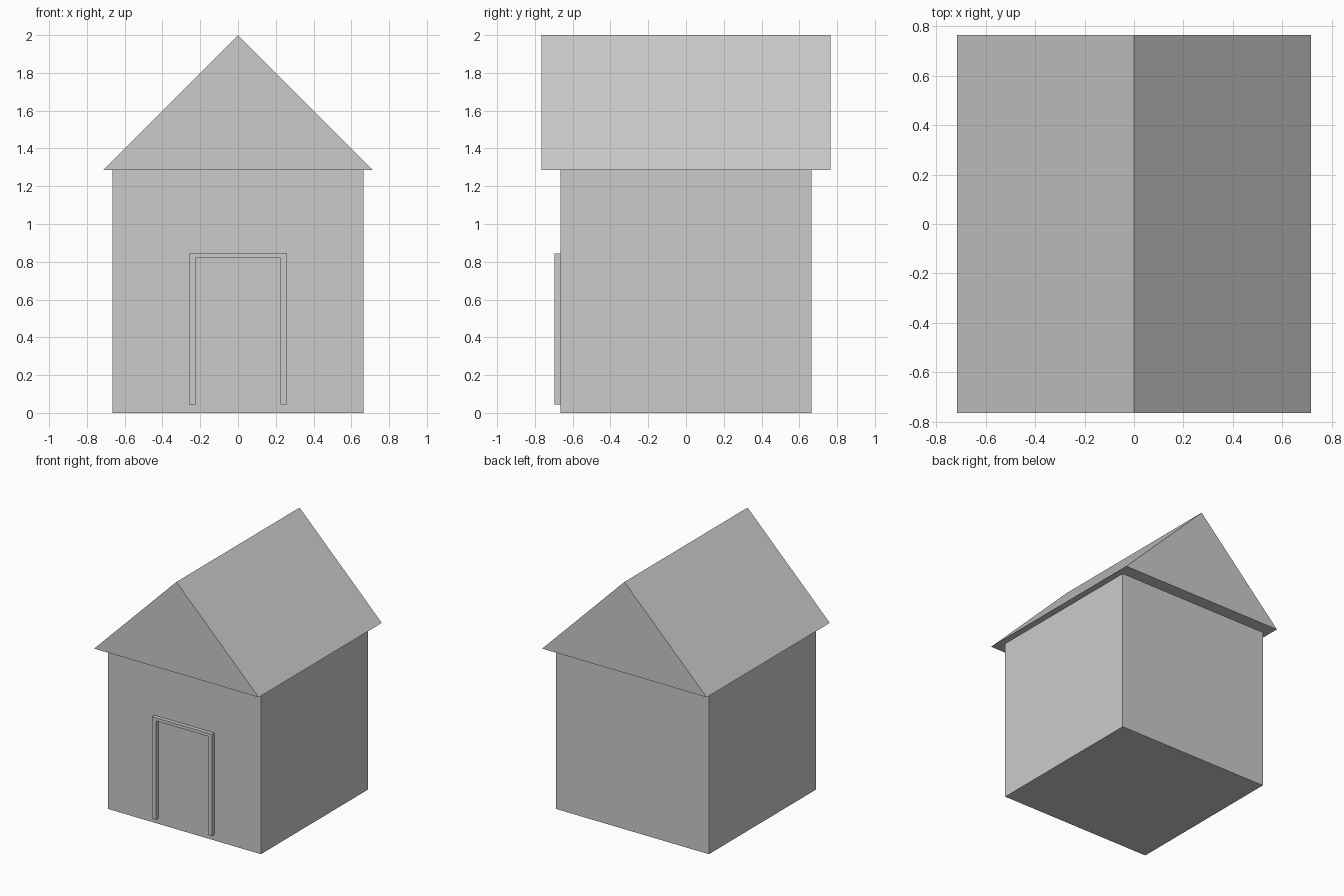
import bpy, bmesh
from mathutils import Vector

if "Cube" in bpy.data.objects:
    bpy.data.objects.remove(bpy.data.objects["Cube"])


def extruded(name, profile, y0, y1):
    """Extrude an (x, z) outline along y into a closed solid."""
    bm = bmesh.new()
    face = bm.faces.new([bm.verts.new((x, y0, z)) for x, z in profile])
    out = bmesh.ops.extrude_face_region(bm, geom=[face])
    moved = [v for v in out["geom"] if isinstance(v, bmesh.types.BMVert)]
    bmesh.ops.translate(bm, verts=moved, vec=Vector((0, y1 - y0, 0)))
    bmesh.ops.recalc_face_normals(bm, faces=bm.faces)
    mesh = bpy.data.meshes.new(name)
    bm.to_mesh(mesh)
    bm.free()
    obj = bpy.data.objects.new(name, mesh)
    bpy.context.collection.objects.link(obj)
    return obj


WALL, EAVE = 0.665, 1.285

# square walls
extruded("walls", [(-WALL, 0), (WALL, 0), (WALL, EAVE), (-WALL, EAVE)], -WALL, WALL)

# gabled roof with overhanging eaves
extruded("roof", [(-0.715, EAVE), (0.715, EAVE), (0, 2)], -0.765, 0.765)

# raised door frame, open at the bottom
half = [(0.225, 0.82), (0.225, 0.045), (0.26, 0.045), (0.26, 0.845)]
extruded("door_frame", half + [(-x, z) for x, z in reversed(half)], -0.695, -WALL)
